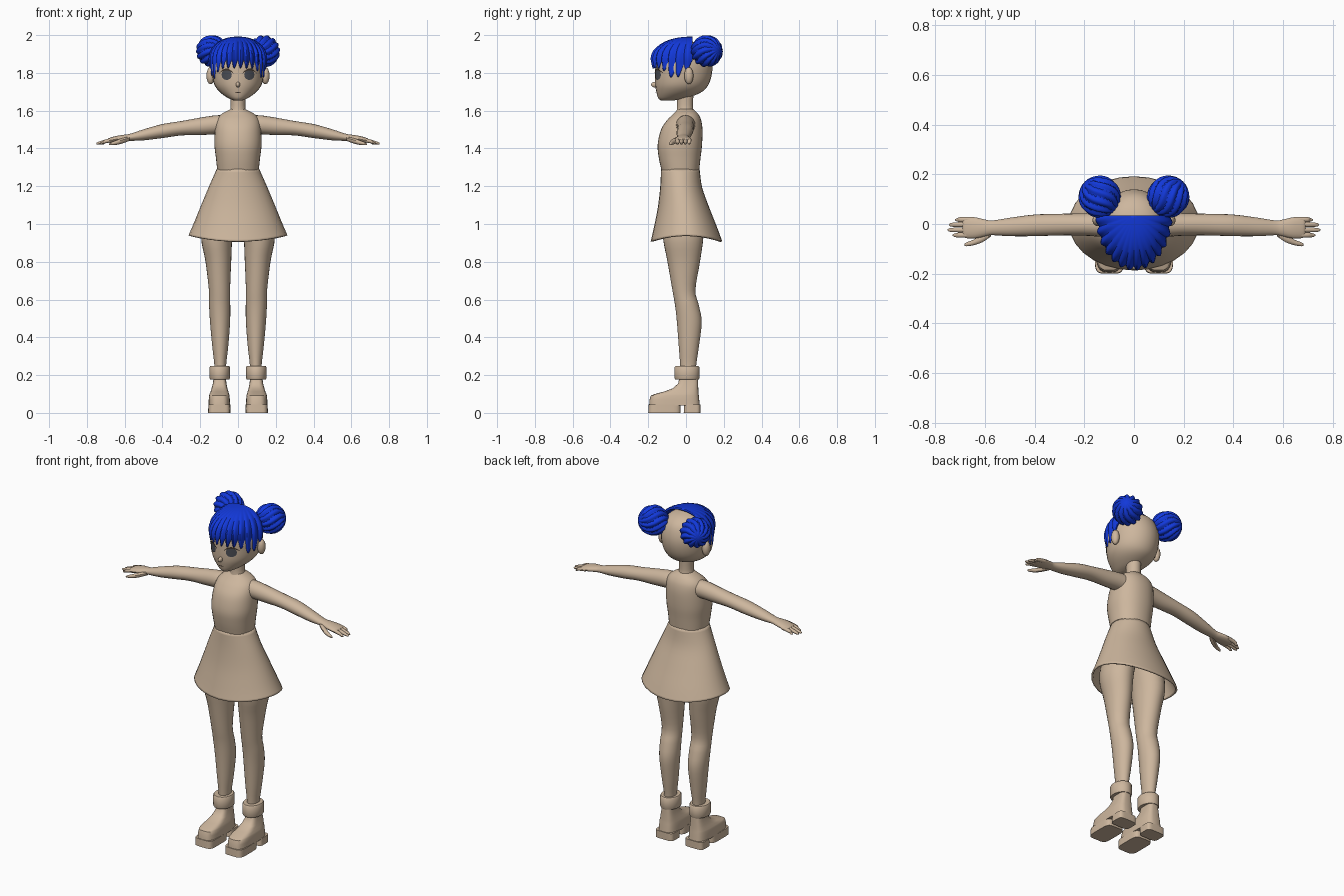
import bpy, bmesh, math
from mathutils import Vector

cube = bpy.data.objects.get("Cube")
if cube:
    bpy.data.objects.remove(cube, do_unlink=True)


def material(name, rgb):
    m = bpy.data.materials.new(name)
    m.use_nodes = True
    m.diffuse_color = (*rgb, 1)
    m.node_tree.nodes["Principled BSDF"].inputs["Base Color"].default_value = (*rgb, 1)
    return m


SKIN = material("warm_tan", (.61, .47, .34))
BLUE = material("hair_blue", (.006, .04, .70))
GREY = material("eye_grey", (.07, .075, .09))
DARK = material("lash_brown", (.05, .035, .025))


def finish(name, bm, mat, angle=40, thick=0):
    bmesh.ops.recalc_face_normals(bm, faces=bm.faces)
    me = bpy.data.meshes.new(name)
    bm.to_mesh(me)
    bm.free()
    me.materials.append(mat)
    ob = bpy.data.objects.new(name, me)
    bpy.context.collection.objects.link(ob)
    bpy.ops.object.select_all(action='DESELECT')
    ob.select_set(True)
    bpy.context.view_layer.objects.active = ob
    bpy.ops.object.shade_smooth_by_angle(angle=math.radians(angle))
    if thick:
        mod = ob.modifiers.new("thickness", 'SOLIDIFY')
        mod.thickness = thick
        mod.offset = -1
    return ob


def spline(rows, steps):
    """Catmull-Rom interpolation through rows of numbers."""
    out = []
    for i in range(len(rows) - 1):
        a, b, c, d = (rows[max(0, min(len(rows) - 1, i + k))] for k in (-1, 0, 1, 2))
        for s in range(steps):
            t = s / steps
            out.append([q + .5 * t * (r - p + t * (2 * p - 5 * q + 4 * r - w + t * (3 * (q - r) + w - p)))
                        for p, q, r, w in zip(a, b, c, d)])
    return out + [list(rows[-1])]


def bridge(bm, rings, closed=True):
    for a, b in zip(rings, rings[1:]):
        n = len(a)
        for i in range(n if closed else n - 1):
            j = (i + 1) % n
            bm.faces.new((a[i], a[j], b[j], b[i]))


def loft(name, rows, mat=SKIN, axis='z', side=1, steps=4, seg=28, power=2, caps=True, angle=40,
         thick=0, shape=None):
    """Rings (position, low, high, centre, half size): low/high run in y; the rest across."""
    bm, rings = bmesh.new(), []
    for p, lo, hi, c, r in (spline(rows, steps) if steps > 1 else rows):
        ring = []
        for i in range(seg):
            a = math.tau * i / seg
            u, v = (math.copysign(abs(f) ** (2 / power), f) for f in (math.cos(a), math.sin(a)))
            y, w = (lo + hi) / 2 + (hi - lo) / 2 * v, c + r * u
            co = Vector((w, y, p) if axis == 'z' else (p, y, w))
            if shape:
                co = shape(co, a)
            co.x *= side
            ring.append(bm.verts.new(co))
        rings.append(ring)
    bridge(bm, rings)
    if caps:
        bm.faces.new(rings[0])
        bm.faces.new(rings[-1])
    return finish(name, bm, mat, angle, thick)


def ball(name, centre, size, mat=SKIN, shape=None, axis=None, seg=24):
    bm = bmesh.new()
    bmesh.ops.create_uvsphere(bm, u_segments=seg, v_segments=16, radius=1)
    turn = Vector(axis).to_track_quat('Z', 'Y') if axis else None
    for v in bm.verts:
        if shape:
            v.co = shape(v.co)
        v.co = v.co * Vector(size)
        if turn:
            v.co = turn @ v.co
        v.co += Vector(centre)
    return finish(name, bm, mat)


# Head and neck
HEAD = [(1.655, -.135, -.06, 0, .025), (1.668, -.148, .01, 0, .055), (1.70, -.157, .085, 0, .098),
        (1.74, -.163, .12, 0, .126), (1.80, -.163, .138, 0, .137), (1.86, -.158, .137, 0, .137),
        (1.92, -.122, .115, 0, .112), (1.955, -.07, .07, 0, .07), (1.97, -.01, .01, 0, .01)]
loft("head", HEAD)
loft("neck", [(1.57, -.06, .055, 0, .06), (1.61, -.048, .038, 0, .04), (1.70, -.048, .04, 0, .04)])
ball("nose", (0, -.164, 1.738), (.011, .021, .015))
HEAD_ROWS = spline(HEAD, 4)


def face_point(x, z, lift):
    """A point just in front of the face."""
    _, lo, hi, _, r = min(HEAD_ROWS, key=lambda row: abs(row[0] - z))
    below = [row for row in HEAD_ROWS if row[0] <= z][-1]
    above = HEAD_ROWS[HEAD_ROWS.index(below) + 1]
    t = (z - below[0]) / (above[0] - below[0])
    lo, hi, r = (below[k] + t * (above[k] - below[k]) for k in (1, 2, 4))
    return Vector((x, (lo + hi) / 2 - (hi - lo) / 2 * math.sqrt(max(0, 1 - (x / r) ** 2)) - lift, z))


def face_strip(name, path, mat, lift=.004):
    """A painted strip along (x, z, half height) samples."""
    bm = bmesh.new()
    rings = [[bm.verts.new(face_point(x, z + h * k, lift)) for k in (-1, 0, 1)] for x, z, h in path]
    bridge(bm, rings, closed=False)
    return finish(name, bm, mat)


face_strip("mouth", [(k * .005, 1.697, .003 - .0005 * abs(k)) for k in range(-3, 4)], DARK)
for side, label in ((1, "left"), (-1, "right")):
    # Eyes with lashes, ears
    arc = [k / 8 for k in range(-8, 9)]
    face_strip(label + "_eye", [(side * (.06 + .027 * t), 1.79, .001 + .026 * math.sqrt(1 - t * t))
                                for t in arc], GREY)
    face_strip(label + "_lash", [(side * (.062 + .038 * t), 1.818 - .02 * t * t, .001 + .004 * (1 - t * t))
                                 for t in arc], DARK, .006)
    ball(label + "_ear", (side * .145, .015, 1.785), (.022, .024, .045))

    # Hair buns: twisted lobes around an axis pointing out and back
    def lobes(co):
        a = math.atan2(co.y, co.x) + .5 * co.z
        return co * (1.03 - .17 * (1 - abs(math.sin(6 * a))) * (1 - co.z ** 4))
    ball(label + "_bun", (side * .138, .11, 1.915), (.083, .083, .083), BLUE, lobes,
         (side * .7, .7, .05), 72)

    # Arm, tapering and sloping gently down to the wrist
    loft(label + "_arm", [(.07, -.05, .05, 1.525, .05), (.12, -.052, .047, 1.525, .05),
                          (.2, -.047, .043, 1.517, .046), (.3, -.046, .041, 1.507, .038),
                          (.4, -.049, .038, 1.492, .037), (.5, -.049, .025, 1.472, .029),
                          (.57, -.045, .014, 1.459, .019), (.60, -.05, .018, 1.455, .018),
                          (.64, -.058, .027, 1.45, .017), (.68, -.056, .028, 1.443, .013),
                          (.69, -.045, .02, 1.442, .007)], axis='x', side=side, seg=20)
    # Fingers and thumb
    for i, (y, tip) in enumerate(((.018, .72), (-.002, .745), (-.023, .75), (-.044, .73))):
        loft(f"{label}_finger_{i + 1}",
             [(.65, y - .011, y + .011, 1.447, .011), (.70, y - .011, y + .01, 1.438, .010),
              (tip - .01, y - .009, y + .007, 1.428, .007), (tip, y - .004, y + .002, 1.426, .003)],
             axis='x', side=side, seg=10, steps=3)
    loft(label + "_thumb", [(.575, -.05, -.02, 1.452, .012), (.61, -.074, -.04, 1.441, .014),
                            (.645, -.086, -.062, 1.431, .012), (.675, -.09, -.074, 1.424, .007),
                            (.683, -.088, -.081, 1.422, .003)], axis='x', side=side, seg=10, steps=3)

    # Leg with knee and calf
    loft(label + "_leg", [(.16, -.03, .052, .095, .03), (.25, -.031, .054, .094, .031),
                          (.35, -.038, .068, .094, .042), (.48, -.048, .083, .095, .053),
                          (.57, -.058, .068, .097, .056), (.65, -.072, .05, .098, .056),
                          (.80, -.098, .074, .104, .068), (.93, -.122, .092, .112, .083),
                          (1.05, -.12, .09, .09, .085), (1.12, -.11, .08, .07, .065)], side=side)
    # Boot: cuff, upper, split sole
    loft(label + "_cuff", [(.178, -.058, .068, .097, .051), (.184, -.061, .071, .097, .054),
                           (.242, -.061, .071, .097, .054), (.248, -.056, .066, .097, .05),
                           (.248, -.03, .05, .097, .028)], side=side, steps=1)
    loft(label + "_boot_upper", [(.04, -.195, .073, .099, .057), (.07, -.193, .07, .099, .056),
                                 (.092, -.186, .068, .099, .054), (.1, -.165, .067, .099, .052),
                                 (.113, -.115, .066, .098, .047), (.13, -.07, .065, .098, .042),
                                 (.155, -.042, .064, .097, .036), (.19, -.034, .063, .097, .032)],
         side=side, steps=1, power=3.4, seg=36)
    for part, front, back in (("sole", -.2, -.028), ("heel", -.012, .076)):
        loft(f"{label}_boot_{part}", [(0, front, back, .099, .059), (.044, front + .002, back, .099, .058)],
             side=side, steps=1, power=5, seg=36)

# Bodice
loft("bodice", [(1.285, -.13, .07, 0, .11), (1.35, -.144, .077, 0, .117), (1.42, -.15, .085, 0, .125),
                (1.50, -.132, .087, 0, .122), (1.55, -.1, .08, 0, .113), (1.58, -.07, .066, 0, .09),
                (1.60, -.05, .048, 0, .055), (1.608, -.045, .036, 0, .04)], seg=36, power=2.2)


# Flared skirt whose hem dips at front and back
def hem_dip(co, a):
    co.z -= .032 * math.sin(a) ** 2 * max(0, (1.29 - co.z) / .35)
    return co


loft("skirt", [(1.29, -.132, .072, 0, .113), (1.2, -.137, .086, 0, .153), (1.1, -.15, .125, 0, .195),
               (1.0, -.172, .168, 0, .236), (.94, -.187, .192, 0, .262)],
     seg=28, caps=False, thick=.01, shape=hem_dip)

# Fringe: a lobed front dome with a pointed, uneven hem
LOCKS, PER, ROWS = 14, 8, 14
bm, rings = bmesh.new(), []
for row in range(ROWS + 1):
    ring = []
    for i in range(LOCKS * PER + 1):
        u = (i % PER) / PER
        phi = math.pi * i / (LOCKS * PER)
        near = min(phi, math.pi - phi)
        lobe = abs(math.sin(math.pi * u ** 1.4))
        cut = 1.868 - .055 * math.exp(-((near - .48) / .27) ** 2) - .045 * lobe
        k = max(.02, row / ROWS)
        theta = min(1, k * 1.5) * math.pi / 2
        wide = math.sin(theta) ** .8 * (.96 + .08 * lobe * min(1, 2 * k))
        z = 1.87 + .122 * math.cos(theta)
        if k > 2 / 3:
            z += (cut - 1.87) * (3 * k - 2)
            wide *= 1 - .05 * (3 * k - 2) * lobe
        ring.append(bm.verts.new((.15 * wide * math.cos(phi), .035 - .215 * wide * math.sin(phi), z)))
    rings.append(ring)
bridge(bm, rings, closed=False)
bm.faces.new(rings[0])
finish("hair_fringe", bm, BLUE, 30, .012)
